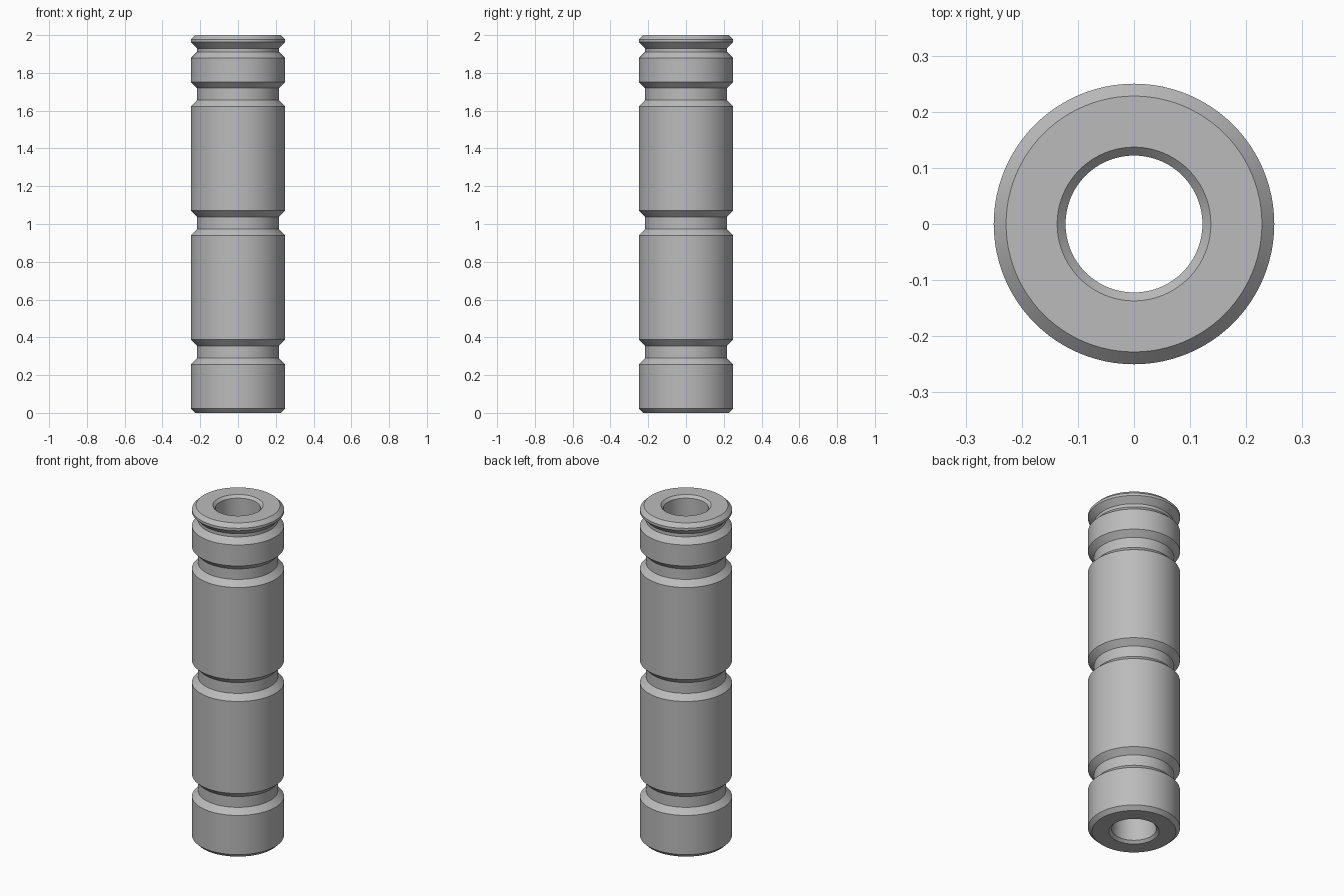
import bpy
import bmesh
from math import radians, tau
from mathutils import Matrix, Vector

OUTER, NECK, END = 0.25, 0.217, 0.228
BORE, BORE_MOUTH = 0.122, 0.137
HEIGHT, CHAMFER, LEAD_IN, SLOPE = 2.0, 0.022, 0.015, 0.033
SEGMENTS = 96

cube = bpy.data.objects.get("Cube")
if cube:
    bpy.data.objects.remove(cube, do_unlink=True)

# Plain grey metal
metal = bpy.data.materials.new("grey_metal")
metal.use_nodes = True
grey = (0.5, 0.5, 0.5, 1.0)
metal.diffuse_color = grey
metal.node_tree.nodes["Principled BSDF"].inputs["Base Color"].default_value = grey


def groove(low, high):
    """Profile points of one groove with sloping shoulders."""
    return [(OUTER, low), (NECK, low + SLOPE),
            (NECK, high - SLOPE), (OUTER, high)]


# Outer wall from bottom to top, with four grooves between the lands
profile = [(END, 0), (OUTER, CHAMFER)]
for low, high in ((0.257, 0.388), (0.94, 1.071), (1.623, 1.752), (1.878, 1.963)):
    profile += groove(low, high)
profile += [(OUTER, HEIGHT - CHAMFER), (END, HEIGHT)]

# Through bore with a lead-in chamfer at each end
profile += [(BORE_MOUTH, HEIGHT), (BORE, HEIGHT - LEAD_IN),
            (BORE, LEAD_IN), (BORE_MOUTH, 0)]

# Sweep the closed profile around the axis
bm = bmesh.new()
rings = []
for i in range(SEGMENTS):
    turn = Matrix.Rotation(tau * i / SEGMENTS, 3, "Z")
    rings.append([bm.verts.new(turn @ Vector((r, 0, z))) for r, z in profile])
count = len(profile)
for i, ring in enumerate(rings):
    following = rings[(i + 1) % SEGMENTS]
    for j in range(count):
        k = (j + 1) % count
        bm.faces.new((ring[j], following[j], following[k], ring[k]))
bmesh.ops.recalc_face_normals(bm, faces=bm.faces)

mesh = bpy.data.meshes.new("grooved_sleeve")
bm.to_mesh(mesh)
bm.free()
mesh.materials.append(metal)
sleeve = bpy.data.objects.new("grooved_sleeve", mesh)
bpy.context.collection.objects.link(sleeve)

# Smooth round walls, crisp chamfer edges
bpy.ops.object.select_all(action="DESELECT")
sleeve.select_set(True)
bpy.context.view_layer.objects.active = sleeve
bpy.ops.object.shade_smooth_by_angle(angle=radians(20))
